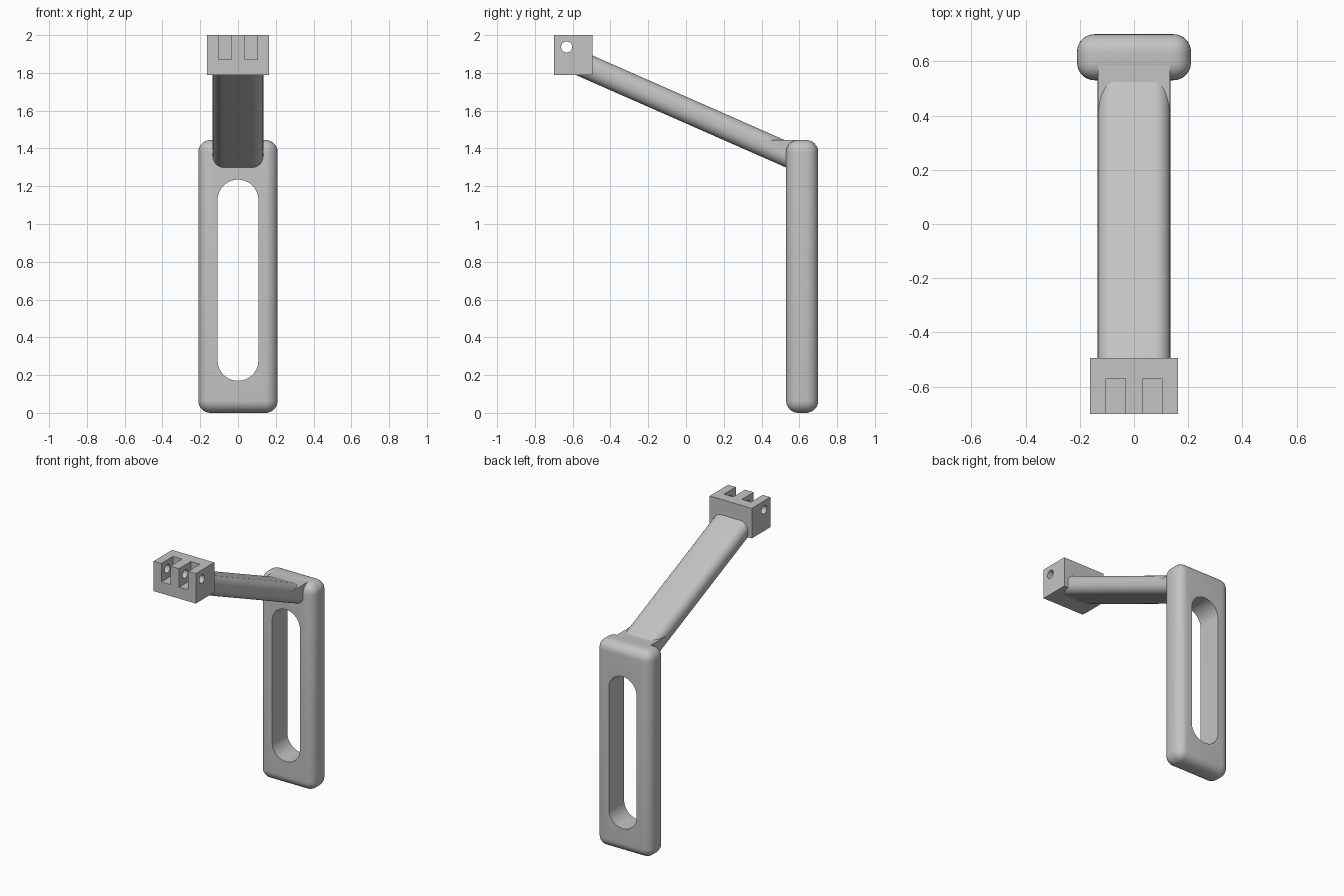
import bpy, bmesh, math
from mathutils import Vector

if "Cube" in bpy.data.objects:
    bpy.data.objects.remove(bpy.data.objects["Cube"], do_unlink=True)

grey = bpy.data.materials.new("plain grey")
grey.use_nodes = True
colour = (0.55, 0.55, 0.55, 1)
grey.diffuse_color = colour
grey.node_tree.nodes["Principled BSDF"].inputs["Base Color"].default_value = colour


def add_object(name, bm):
    bmesh.ops.recalc_face_normals(bm, faces=bm.faces)
    mesh = bpy.data.meshes.new(name)
    bm.to_mesh(mesh)
    bm.free()
    ob = bpy.data.objects.new(name, mesh)
    bpy.context.collection.objects.link(ob)
    mesh.materials.append(grey)
    return ob


def box(name, low, high, radius=0, edge_rule=lambda e: True):
    """Box between two corners, with the chosen edges rounded."""
    bm = bmesh.new()
    bmesh.ops.create_cube(bm, size=1)
    low, high = Vector(low), Vector(high)
    for v in bm.verts:
        v.co = (low + high) / 2 + v.co * (high - low)
    if radius:
        edges = [e for e in bm.edges if edge_rule(e)]
        bmesh.ops.bevel(bm, geom=edges, offset=radius, segments=8,
                        profile=0.5, affect='EDGES')
    return add_object(name, bm)


def prism(name, points, axis, low, high):
    """Extrude a 2D outline along x (points are y, z) or y (points are x, z)."""
    place = {'x': lambda a, b, t: (t, a, b), 'y': lambda a, b, t: (a, t, b)}[axis]
    bm = bmesh.new()
    face = bm.faces.new([bm.verts.new(place(a, b, low)) for a, b in points])
    new = bmesh.ops.extrude_face_region(bm, geom=[face])["geom"]
    move = Vector(place(0, 0, high - low))
    bmesh.ops.translate(bm, vec=move,
                        verts=[g for g in new if isinstance(g, bmesh.types.BMVert)])
    return add_object(name, bm)


def arc(cx, cz, r, start, end, steps):
    angles = [start + (end - start) * i / steps for i in range(steps + 1)]
    return [(cx + r * math.cos(a), cz + r * math.sin(a)) for a in angles]


def activate(ob):
    bpy.ops.object.select_all(action='DESELECT')
    ob.select_set(True)
    bpy.context.view_layer.objects.active = ob


def cut(ob, cutter):
    cutter.hide_render = True
    mod = ob.modifiers.new("cut", 'BOOLEAN')
    mod.operation, mod.solver, mod.object = 'DIFFERENCE', 'EXACT', cutter
    activate(ob)
    bpy.ops.object.modifier_apply(modifier=mod.name)
    bpy.data.objects.remove(cutter, do_unlink=True)


# Upright handle with a long round-ended slot
handle = box("handle", (-0.21, 0.53, 0), (0.21, 0.70, 1.445), 0.065)
r = 0.108
slot = (arc(0, 1.235 - r, r, 0, math.pi, 24)
        + arc(0, 0.17 + r, r, math.pi, 2 * math.pi, 24))
cut(handle, prism("slot_cutter", slot, 'y', 0.4, 0.8))

# Sloping arm with rounded long edges
start, end = Vector((0, -0.57, 1.854)), Vector((0, 0.58, 1.348))
run = end - start
half = run.length / 2
arm = box("arm", (-0.134, -half, -0.065), (0.134, half, 0.065), 0.058,
          lambda e: abs(e.verts[0].co.y - e.verts[1].co.y) > 0.1)
arm.location = (start + end) / 2
arm.rotation_euler.x = math.atan2(run.z, run.y)

# Level shoulder filling the arm's rounded edges where it meets the handle
shoulder = prism("shoulder", [(0.37, 1.444), (0.59, 1.444), (0.59, 1.345)],
                 'x', -0.133, 0.133)

# Hinge head with two open slots and a cross pin hole
head = box("hinge_head", (-0.163, -0.70, 1.79), (0.163, -0.495, 2.0))
for side in (-1, 1):
    x = side * 0.069
    cut(head, box("notch_cutter", (x - 0.035, -0.8, 1.87), (x + 0.035, -0.57, 2.1)))
hole = arc(-0.632, 1.937, 0.029, 0, 2 * math.pi, 32)[:-1]
cut(head, prism("pin_cutter", hole, 'x', -0.3, 0.3))

for ob in (handle, arm, head):
    activate(ob)
    bpy.ops.object.shade_smooth_by_angle(angle=math.radians(30))
